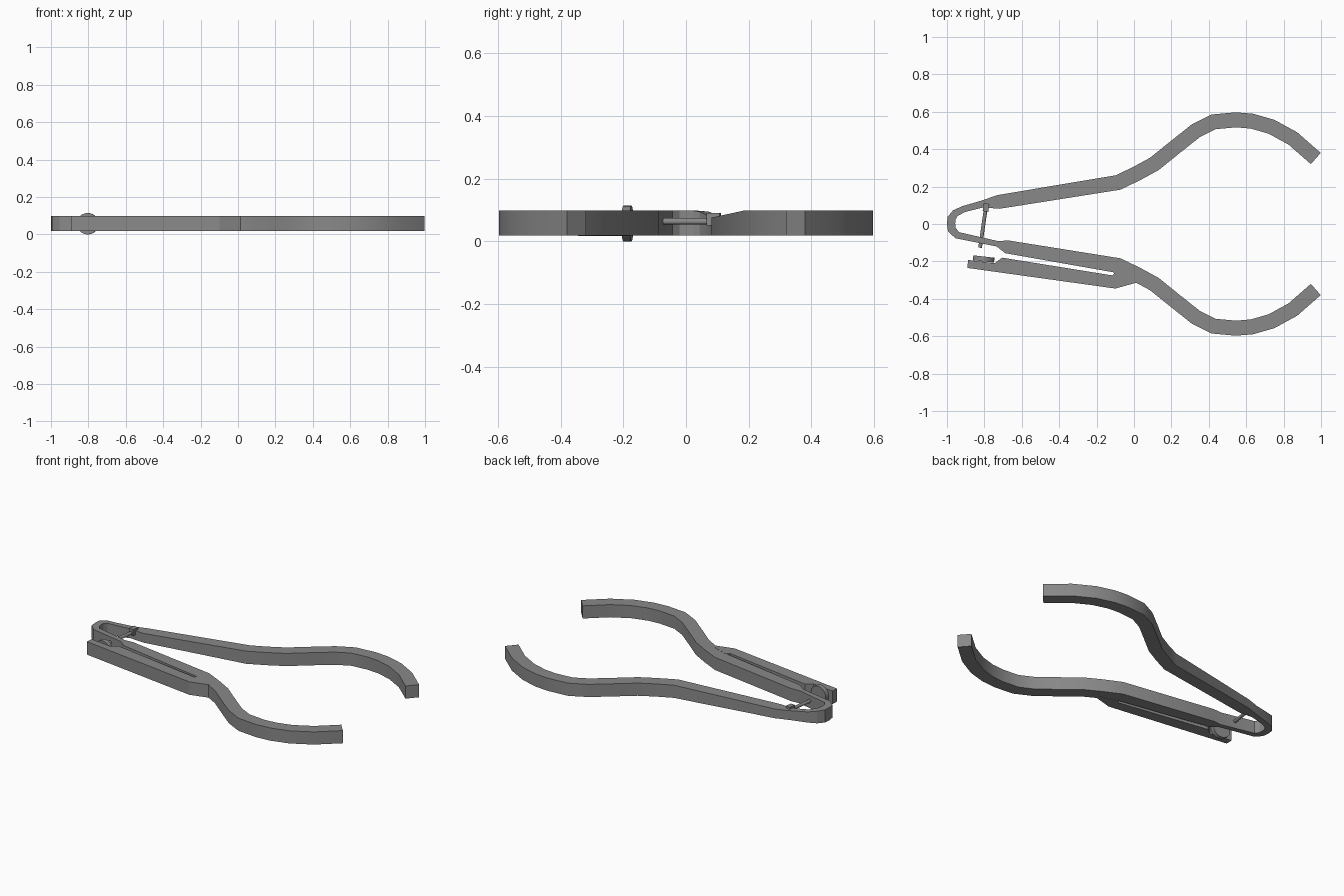
import bpy, bmesh, math
from mathutils import Vector

if "Cube" in bpy.data.objects:
    bpy.data.objects.remove(bpy.data.objects["Cube"])

BOTTOM, TOP = 0.018, 0.098


def make_material(name, value):
    mat = bpy.data.materials.new(name)
    mat.use_nodes = True
    color = (value, value, value, 1)
    mat.diffuse_color = color
    mat.node_tree.nodes["Principled BSDF"].inputs["Base Color"].default_value = color
    return mat


GREY = make_material("grey_plastic", 0.25)


def finish(bm, name, smooth=True):
    bmesh.ops.recalc_face_normals(bm, faces=bm.faces[:])
    mesh = bpy.data.meshes.new(name)
    bm.to_mesh(mesh)
    bm.free()
    obj = bpy.data.objects.new(name, mesh)
    bpy.context.collection.objects.link(obj)
    mesh.materials.append(GREY)
    if smooth:
        bpy.ops.object.select_all(action='DESELECT')
        obj.select_set(True)
        bpy.context.view_layer.objects.active = obj
        bpy.ops.object.shade_smooth_by_angle(angle=math.radians(25))
    return obj


def band(name, path):
    """Sweep a rectangle along (x, y, width, top) stations with mitred corners."""
    bm = bmesh.new()
    points = [Vector(p[:2]) for p in path]
    rings = []
    for i, (x, y, width, top) in enumerate(path):
        before = points[i] - points[i - 1] if i else points[1] - points[0]
        after = points[i + 1] - points[i] if i < len(path) - 1 else before
        before, after = before.normalized(), after.normalized()
        along = (before + after).normalized()
        side = Vector((-along.y, along.x)) * width / 2 / max(along.dot(before), 0.5)
        a, b = points[i] + side, points[i] - side
        corners = ((a, BOTTOM), (b, BOTTOM), (b, top), (a, top))
        rings.append([bm.verts.new((p.x, p.y, z)) for p, z in corners])
    for r, s in zip(rings, rings[1:]):
        for k in range(4):
            n = (k + 1) % 4
            bm.faces.new((r[k], r[n], s[n], s[k]))
    bm.faces.new(rings[0])
    bm.faces.new(rings[-1])
    return finish(bm, name)


def plate(name, outline, low, high):
    """Extrude a flat outline upward."""
    bm = bmesh.new()
    face = bm.faces.new([bm.verts.new((x, y, low)) for x, y in outline])
    new = bmesh.ops.extrude_face_region(bm, geom=[face])["geom"]
    moved = [v for v in new if isinstance(v, bmesh.types.BMVert)]
    bmesh.ops.translate(bm, verts=moved, vec=(0, 0, high - low))
    return finish(bm, name, False)


def cylinder(name, start, end, radius, sides):
    start, end = Vector(start), Vector(end)
    axis = end - start
    bm = bmesh.new()
    bmesh.ops.create_cone(bm, cap_ends=True, segments=sides, radius1=radius,
                          radius2=radius, depth=axis.length)
    bm.transform(axis.to_track_quat('Z', 'Y').to_matrix().to_4x4())
    bmesh.ops.translate(bm, verts=bm.verts[:], vec=(start + end) / 2)
    return finish(bm, name)


# Curved jaw, shared by both arms, from the tip to the straight grip
jaw = [(.972, .35), (.85, .457), (.735, .52), (.63, .55), (.545, .557),
       (.425, .546), (.33, .498), (.225, .415), (.11, .322), (.015, .27), (-.085, .222)]
upper_jaw = [(x, y, .08, TOP) for x, y in jaw]
lower_jaw = [(x, -y, .08, TOP) for x, y in reversed(jaw)]

# Thin spring bend joining the two grips; the upper grip thins toward it
upper_grip = [(-.725, .118, .074, .076), (-.81, .107, .038, .077), (-.91, .08, .034, .085)]
bend = [(-.955, .058, .038, .095), (-.976, .03, .043, TOP), (-.978, 0, .044, TOP),
        (-.974, -.03, .043, TOP), (-.945, -.06, .036, TOP)]
lower_grip = [(-.73, -.106, .03, TOP), (-.68, -.122, .07, TOP)]
band("spring_body", upper_jaw + upper_grip + bend + lower_grip + lower_jaw)

# Outer handle beside the lower grip, separated by a narrow slot
plate("outer_handle", [(-.89, -.235), (-.1, -.345), (.02, -.312), (0, -.29), (-.1, -.256),
                       (-.115, -.275), (-.705, -.18), (-.745, -.21), (-.888, -.192)],
      BOTTOM - .001, TOP + .001)

# Thumb button, a disc standing on the handle's free end
cylinder("thumb_button", (-.802, -.174, .057), (-.805, -.2, .057), .057, 32)

# Locking rod across the spring, with a flat head in the upper grip
cylinder("locking_rod", (-.79, .1, .064), (-.823, -.127, .064), .01, 12)
plate("rod_head", [(-.803, .112), (-.773, .107), (-.779, .065), (-.809, .069)], .05, .09)
